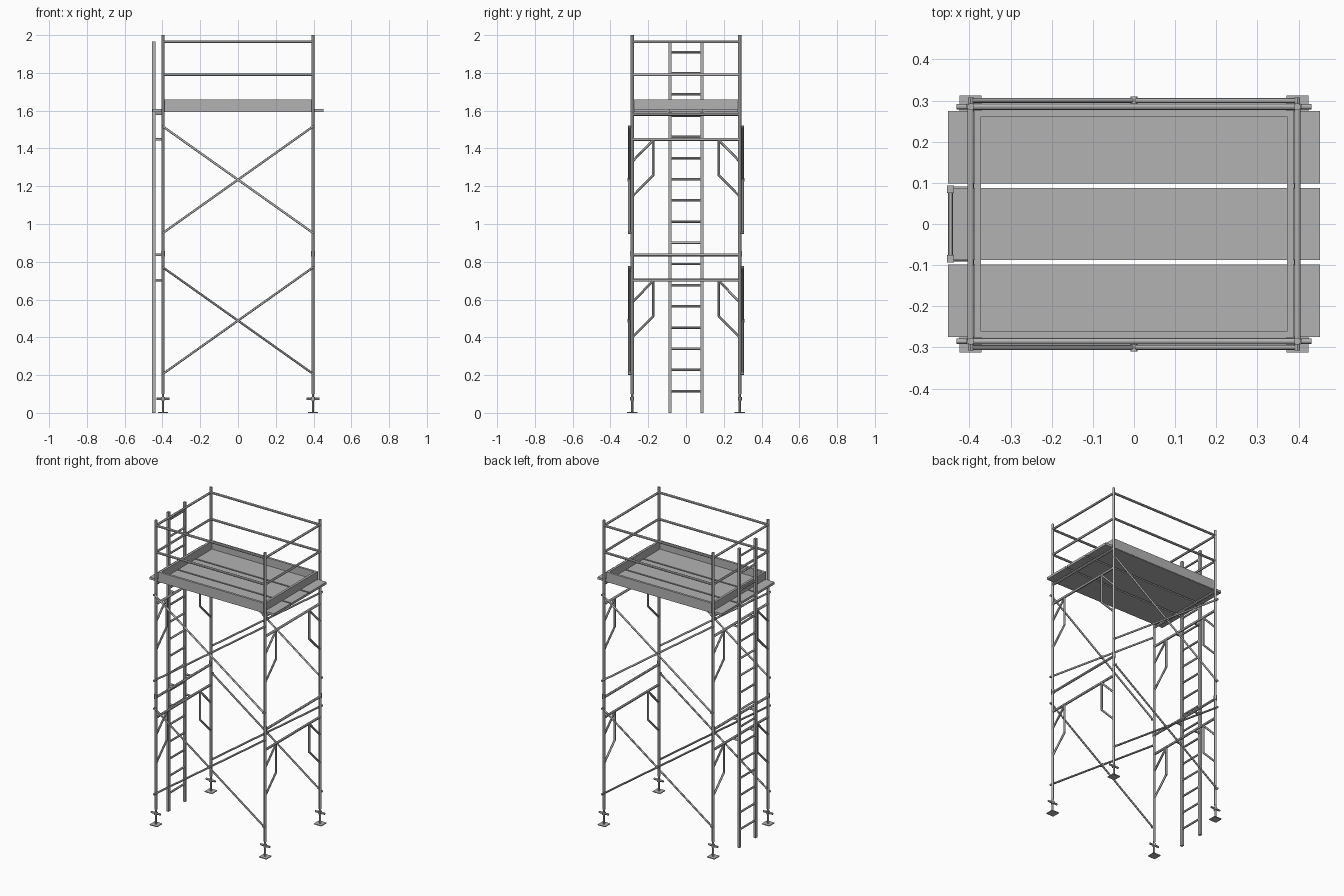
import bpy, bmesh
from mathutils import Vector

if "Cube" in bpy.data.objects:
    bpy.data.objects.remove(bpy.data.objects["Cube"])

steel = bpy.data.materials.new("galvanised grey")
steel.diffuse_color = (0.45, 0.45, 0.45, 1)
steel.use_nodes = True
steel.node_tree.nodes["Principled BSDF"].inputs["Base Color"].default_value = steel.diffuse_color

PX, PY = 0.397, 0.285      # post positions
R = 0.0085                 # main tube radius


def finish(name, bm, smooth):
    me = bpy.data.meshes.new(name)
    bm.to_mesh(me)
    bm.free()
    me.materials.append(steel)
    ob = bpy.data.objects.new(name, me)
    bpy.context.collection.objects.link(ob)
    if smooth:
        bpy.context.view_layer.objects.active = ob
        ob.select_set(True)
        bpy.ops.object.shade_smooth_by_angle()
        ob.select_set(False)
    return ob


def tubes(name, runs, r=R, sides=12):
    """One object made of straight capped tubes, each run a pair of end points."""
    bm = bmesh.new()
    for a, b in runs:
        a, b = Vector(a), Vector(b)
        d = b - a
        m = d.to_track_quat('Z', 'Y').to_matrix().to_4x4()
        m.translation = (a + b) / 2
        bmesh.ops.create_cone(bm, cap_ends=True, segments=sides, radius1=r,
                              radius2=r, depth=d.length, matrix=m)
    return finish(name, bm, True)


def boxes(name, spans):
    """One object made of boxes, each span (x0, x1, y0, y1, z0, z1)."""
    bm = bmesh.new()
    for x0, x1, y0, y1, z0, z1 in spans:
        for v in bmesh.ops.create_cube(bm, size=1)['verts']:
            v.co = (x0 if v.co.x < 0 else x1, y0 if v.co.y < 0 else y1,
                    z0 if v.co.z < 0 else z1)
    return finish(name, bm, False)


corners = [(sx, sy) for sx in (-1, 1) for sy in (-1, 1)]

# Feet: base plate, screw jack and handle under each post
for sx, sy in corners:
    x, y = sx * PX, sy * PY
    boxes("base_plate", [(x - .027, x + .027, y - .027, y + .027, 0, .005)])
    tubes("screw_jack", [((x, y, .004), (x, y, .13))], .006)
    tubes("jack_nut", [((x, y, .066), (x, y, .084))], .011)
    tubes("jack_handle", [((x - .034, y, .075), (x + .034, y, .075))], .0065)
    # Posts with the joint collar between the two lifts
    tubes("post", [((x, y, .1), (x, y, 2.0))])
    tubes("joint_collar", [((x, y, .828), (x, y, .858))], .0105)

# End frames: crossbars and bent knee braces, two lifts
for sx in (-1, 1):
    x = sx * PX
    for lift in (0, .745):
        tubes("frame_crossbar", [((x, -PY, z + lift), (x, PY, z + lift))
                                 for z in (.703, .836)], .008)
        knees = []
        for s in (-1, 1):
            yi = s * .173
            knees += [((x, yi, .703 + lift), (x, yi, .51 + lift)),
                      ((x, yi, .513 + lift), (x, s * PY, .4 + lift)),
                      ((x, yi, .70 + lift), (x, s * PY, .585 + lift))]
        tubes("knee_brace", knees, .0065)

# Crossed braces on the front and back, with pivots and end studs
for sy in (-1, 1):
    y = sy * .3
    for z0, z1 in ((.207, .77), (.953, 1.516)):
        tubes("cross_brace", [((-PX, y, z0), (PX, y, z1)),
                              ((-PX, y, z1), (PX, y, z0))], .006)
        zm = (z0 + z1) / 2
        tubes("brace_pivot", [((0, y - .0095, zm), (0, y + .0095, zm))], .009)
        tubes("brace_stud", [((sx * PX, sy * PY, z), (sx * PX, sy * .308, z))
                             for sx in (-1, 1) for z in (z0, z1)], .0065)

# Guard rails on all four sides
for z in (1.79, 1.965):
    tubes("guard_rail", [((-PX, s * PY, z), (PX, s * PY, z)) for s in (-1, 1)]
          + [((s * PX, -PY, z), (s * PX, PY, z)) for s in (-1, 1)], .0075)

# Deck: three planks
for yc in (-.186, 0, .186):
    boxes("deck_plank", [(-.452, .452, yc - .088, yc + .088, 1.593, 1.608)])

# Toe boards around the deck
boxes("toe_board_long", [(-.389, .389, min(s * .261, s * .276), max(s * .261, s * .276),
                          1.596, 1.659) for s in (-1, 1)])
boxes("toe_board_end", [(min(s * .372, s * .387), max(s * .372, s * .387), -.261, .261,
                         1.606, 1.659) for s in (-1, 1)])

# Ladder: stiles, rungs and brackets to the end frame
LX, LY = -.446, .0845
boxes("ladder_stile", [(LX - .008, LX + .008, s * LY - .009, s * LY + .009, 0, 1.965)
                       for s in (-1, 1)])
tubes("ladder_rung", [((LX, -LY, .115 + .1122 * i), (LX, LY, .115 + .1122 * i))
                      for i in range(17)], .0065)
tubes("ladder_bracket", [((LX, s * LY, z), (-PX, s * LY, z))
                         for s in (-1, 1) for z in (.703, .836, 1.448, 1.583)], .0065)
